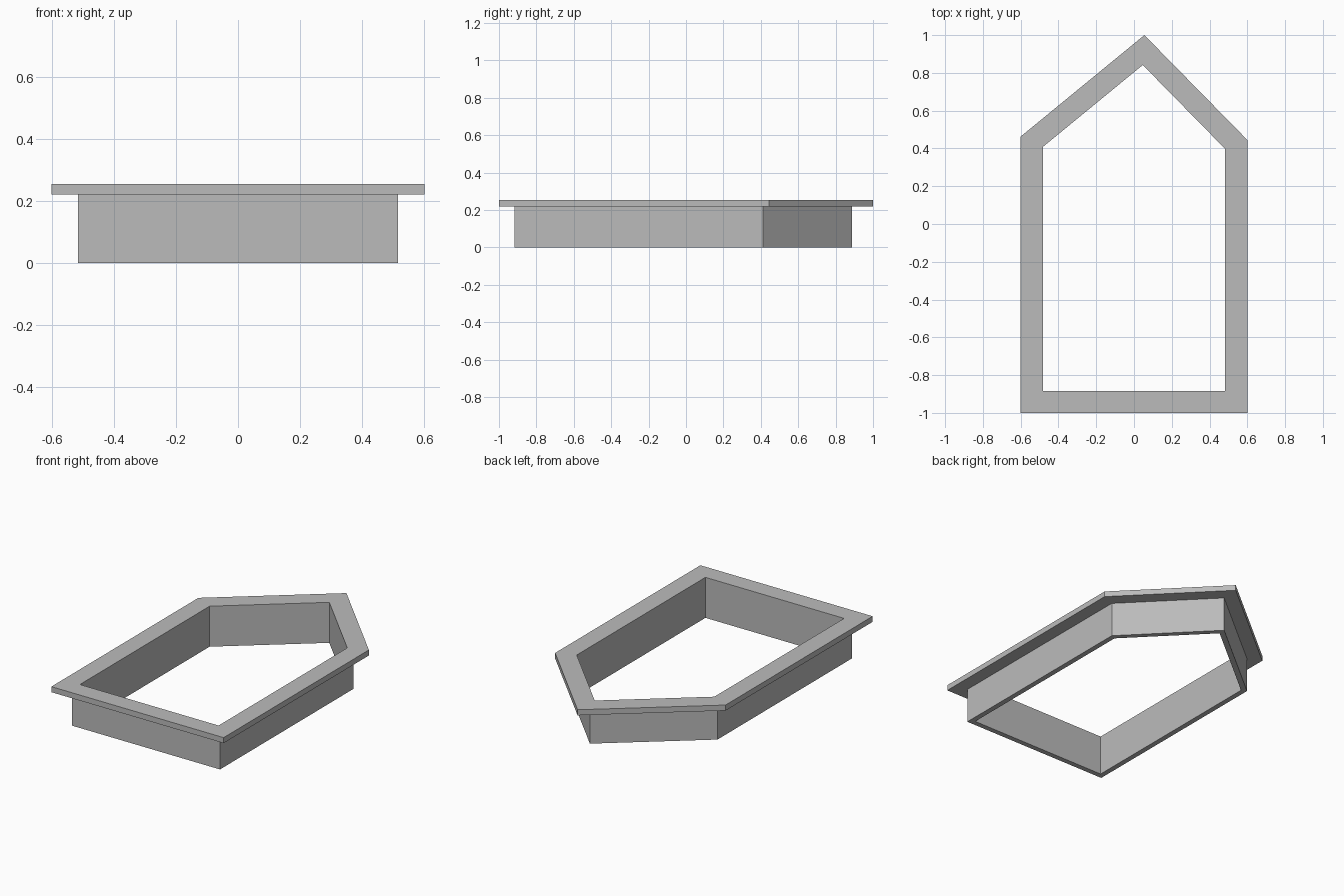
import bpy
import bmesh
from mathutils import Vector

cube = bpy.data.objects.get("Cube")
if cube:
    bpy.data.objects.remove(cube, do_unlink=True)

# Plain grey
grey = bpy.data.materials.new("plain_grey")
grey.use_nodes = True
colour = (0.5, 0.5, 0.5, 1)
grey.diffuse_color = colour
grey.node_tree.nodes["Principled BSDF"].inputs["Base Color"].default_value = colour

# Flange outline, counter-clockwise, with an off-centre peak
outline = [Vector(p) for p in
           ((-0.6, -1), (0.6, -1), (0.6, 0.445), (0.055, 1), (-0.6, 0.463))]


def inset(points, distance):
    """Move every edge of the outline inwards by the same distance."""
    result = []
    for i, p in enumerate(points):
        before = (p - points[i - 1]).normalized()
        after = (points[(i + 1) % len(points)] - p).normalized()
        n1 = Vector((-before.y, before.x))
        n2 = Vector((-after.y, after.x))
        result.append(p + (n1 + n2) * distance / (1 + n1.dot(n2)))
    return result


# Cross-section of flange and wall: inset from the outline, height
section = [(0, 0.255), (0, 0.22), (0.084, 0.22),
           (0.084, 0), (0.117, 0), (0.117, 0.255)]

# Sweep the cross-section around the outline
bm = bmesh.new()
rings = [[bm.verts.new((p.x, p.y, z)) for p in inset(outline, d)]
         for d, z in section]
count = len(outline)
for i, ring in enumerate(rings):
    following = rings[(i + 1) % len(rings)]
    for j in range(count):
        k = (j + 1) % count
        bm.faces.new((ring[j], following[j], following[k], ring[k]))
bmesh.ops.recalc_face_normals(bm, faces=bm.faces)

mesh = bpy.data.meshes.new("flanged_frame")
bm.to_mesh(mesh)
bm.free()
mesh.materials.append(grey)
frame = bpy.data.objects.new("flanged_frame", mesh)
bpy.context.collection.objects.link(frame)
